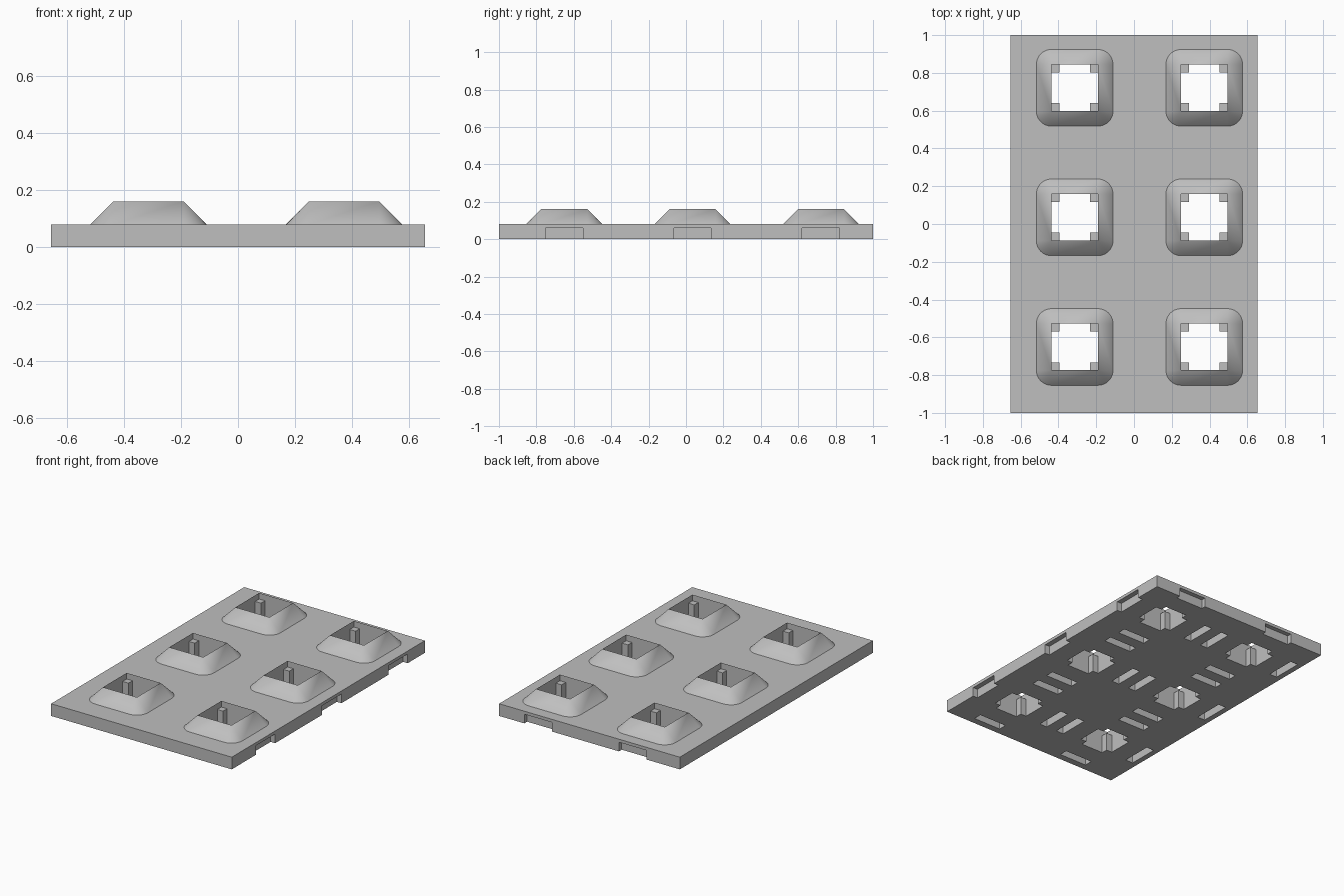
import bpy, bmesh, math
from mathutils import Matrix, Vector

default = bpy.data.objects.get("Cube")
if default:
    bpy.data.objects.remove(default, do_unlink=True)

PLATE_X, PLATE_Y, PLATE_T = 1.31, 2.0, 0.08
HOLE = 0.246            # opening side
RIM = 0.08              # collar run and rise
POST, POST_TOP = 0.042, 0.12
SLOT_IN, SLOT_OUT, SLOT_LEN, SLOT_TOP = 0.25, 0.305, 0.2, 0.06
PITCH = 0.686
CELLS = [(0.029 + PITCH * (i - 0.5), 0.035 + PITCH * j)
         for j in (-1, 0, 1) for i in (0, 1)]
CORNERS = [(1, 1), (-1, 1), (-1, -1), (1, -1)]

grey = bpy.data.materials.new("plain grey")
grey.use_nodes = True
color = (0.52, 0.52, 0.52, 1)
grey.diffuse_color = color
grey.node_tree.nodes["Principled BSDF"].inputs["Base Color"].default_value = color


def add_box(bm, lo, hi):
    lo, hi = Vector(lo), Vector(hi)
    bmesh.ops.create_cube(bm, size=1, matrix=Matrix.Translation((lo + hi) / 2)
                          @ Matrix.Diagonal((*(hi - lo), 1)))


def finish(bm, name):
    bmesh.ops.recalc_face_normals(bm, faces=bm.faces)
    mesh = bpy.data.meshes.new(name)
    bm.to_mesh(mesh)
    bm.free()
    mesh.materials.append(grey)
    ob = bpy.data.objects.new(name, mesh)
    bpy.context.collection.objects.link(ob)
    return ob


# Base plate
bm = bmesh.new()
add_box(bm, (-PLATE_X / 2, -PLATE_Y / 2, 0), (PLATE_X / 2, PLATE_Y / 2, PLATE_T))
plate = finish(bm, "base_plate")

# Square openings and four underside slots around each one
bm = bmesh.new()
h = HOLE / 2
mid, half = (SLOT_IN + SLOT_OUT) / 2, (SLOT_OUT - SLOT_IN) / 2
for cx, cy in CELLS:
    add_box(bm, (cx - h, cy - h, -0.1), (cx + h, cy + h, 0.2))
    for dx, dy in [(1, 0), (0, 1), (-1, 0), (0, -1)]:
        sx = half if dx else SLOT_LEN / 2
        sy = half if dy else SLOT_LEN / 2
        x, y = cx + dx * mid, cy + dy * mid
        add_box(bm, (x - sx, y - sy, -0.1), (x + sx, y + sy, SLOT_TOP))
cutter = finish(bm, "plate_cutter")
cutter.hide_render = True
mod = plate.modifiers.new("openings", 'BOOLEAN')
mod.operation, mod.solver, mod.object = 'DIFFERENCE', 'EXACT', cutter
bpy.context.view_layer.objects.active = plate
bpy.ops.object.modifier_apply(modifier=mod.name)
bpy.data.objects.remove(cutter, do_unlink=True)


def make_collar(cx, cy, name):
    """Sloped collar: rounded square foot rising to a sharp square rim."""
    bm = bmesh.new()
    steps = 10
    rims, inners, arcs = [], [], []
    for k, (sx, sy) in enumerate(CORNERS):
        x, y = cx + sx * h, cy + sy * h
        rims.append(bm.verts.new((x, y, PLATE_T + RIM)))
        inners.append(bm.verts.new((x, y, PLATE_T)))
        angles = [math.pi / 2 * (k + s / steps) for s in range(steps + 1)]
        arcs.append([bm.verts.new((x + RIM * math.cos(a), y + RIM * math.sin(a), PLATE_T))
                     for a in angles])
    for k in range(4):
        n = (k + 1) % 4
        for a, b in zip(arcs[k], arcs[k][1:]):
            bm.faces.new((a, b, rims[k]))
            bm.faces.new((b, a, inners[k]))
        bm.faces.new((arcs[k][-1], arcs[n][0], rims[n], rims[k]))
        bm.faces.new((arcs[n][0], arcs[k][-1], inners[k], inners[n]))
        bm.faces.new((inners[n], inners[k], rims[k], rims[n]))
    return finish(bm, name)


# Collars and the corner posts inside them
for i, (cx, cy) in enumerate(CELLS, 1):
    collar = make_collar(cx, cy, f"collar_{i}")
    bpy.ops.object.select_all(action='DESELECT')
    collar.select_set(True)
    bpy.context.view_layer.objects.active = collar
    bpy.ops.object.shade_smooth_by_angle(angle=math.radians(30))
    bm = bmesh.new()
    for sx, sy in CORNERS:
        x, y = cx + sx * (h - POST / 2), cy + sy * (h - POST / 2)
        add_box(bm, (x - POST / 2, y - POST / 2, 0), (x + POST / 2, y + POST / 2, POST_TOP))
    finish(bm, f"corner_posts_{i}")
